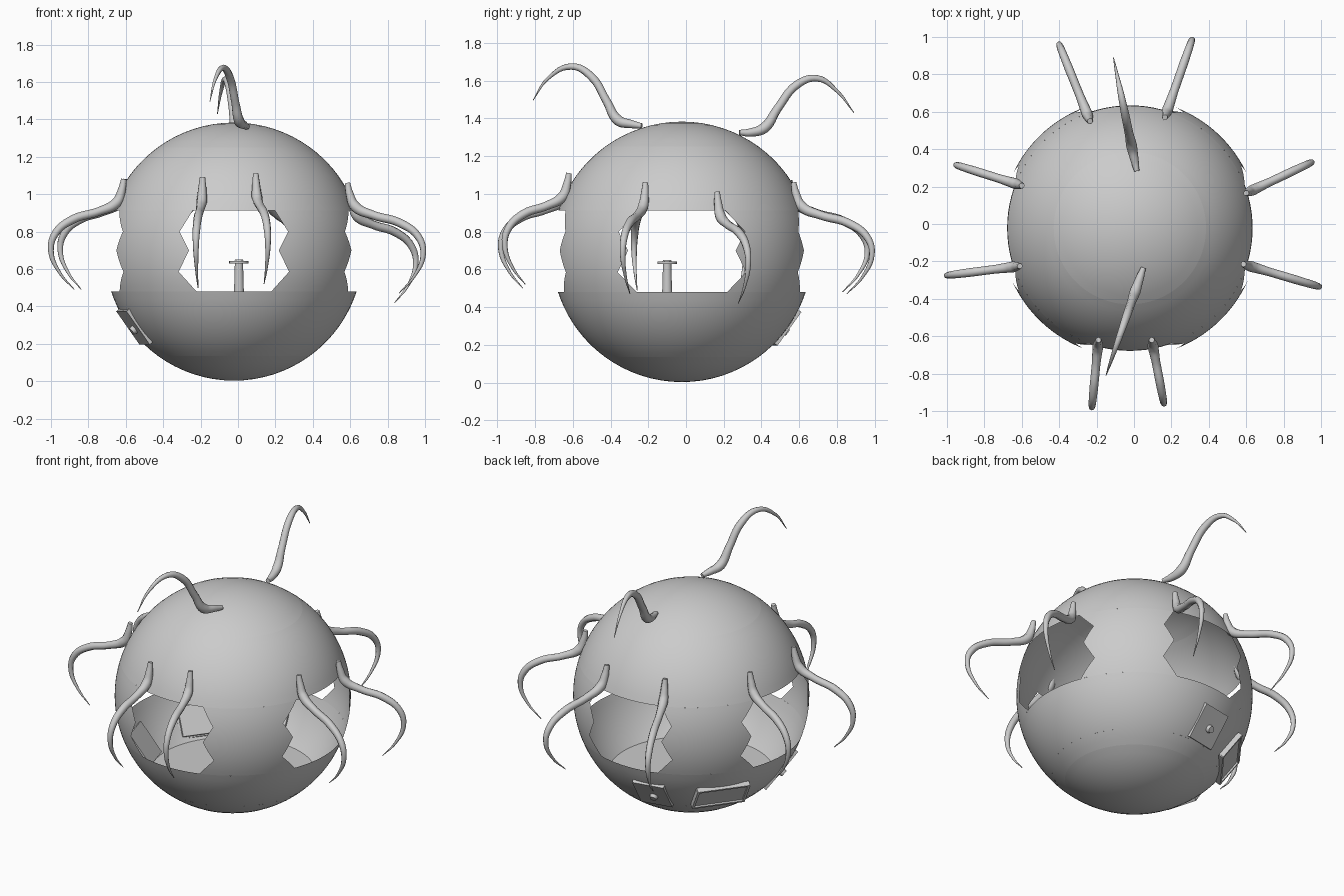
import bpy, bmesh, math
from mathutils import Vector, Matrix

if "Cube" in bpy.data.objects:
    bpy.data.objects.remove(bpy.data.objects["Cube"])

C = Vector((-0.022, -0.022, 0.693))   # sphere centre
R = 0.69
LEVELS = [0.48, 0.585, 0.70, 0.80, 0.912]   # heights of the jagged window edge


def rho(z):
    return math.sqrt(max(R * R - (z - C.z) ** 2, 0))


def on_sphere(az, z):
    return (C.x + rho(z) * math.cos(az), C.y + rho(z) * math.sin(az), z)


def finish(name, bm, smooth=True):
    me = bpy.data.meshes.new(name)
    bmesh.ops.recalc_face_normals(bm, faces=bm.faces)
    bm.to_mesh(me)
    bm.free()
    ob = bpy.data.objects.new(name, me)
    bpy.context.collection.objects.link(ob)
    if smooth:
        bpy.ops.object.select_all(action='DESELECT')
        ob.select_set(True)
        bpy.context.view_layer.objects.active = ob
        bpy.ops.object.shade_smooth_by_angle(angle=math.radians(35))
    return ob


def skin(bm, rows, closed):
    vs = [[bm.verts.new(p) for p in row] for row in rows]
    for a, b in zip(vs, vs[1:]):
        n = len(a)
        for i in range(n if closed else n - 1):
            j = (i + 1) % n
            bm.faces.new((a[i], a[j], b[j], b[i]))


def ring_band(name, z0, z1, steps, segs=96):
    # sphere zone between two heights, spaced evenly by latitude
    t0, t1 = (math.asin(max(-1, min(1, (z - C.z) / R))) for z in (z0, z1))
    bm = bmesh.new()
    rows = []
    for k in range(steps + 1):
        z = C.z + R * math.sin(t0 + (t1 - t0) * k / steps)
        rows.append([on_sphere(2 * math.pi * i / segs, z) for i in range(segs)])
    skin(bm, rows, True)
    bmesh.ops.remove_doubles(bm, verts=bm.verts, dist=1e-5)
    return finish(name, bm)


# Spherical shell: caps and full bands
ring_band("bottom_cap", C.z - R, 0.135, 8)
ring_band("lower_shell", 0.135, LEVELS[0], 10)
ring_band("upper_shell", LEVELS[-1], 1.25, 10)
ring_band("top_cap", 1.25, C.z + R, 8)

# Four pillars between the jagged windows
HALF_X = [0.24, 0.34, 0.285, 0.335, 0.23]   # half widths, side windows
HALF_Y = [0.20, 0.295, 0.24, 0.29, 0.22]    # half widths, front and back windows
for q in range(4):
    bm = bmesh.new()
    rows = []
    first, second = (HALF_X, HALF_Y) if q % 2 == 0 else (HALF_Y, HALF_X)
    for k in range(4):
        for s in range(4 if k < 3 else 5):
            t = s / 4
            z = LEVELS[k] + (LEVELS[k + 1] - LEVELS[k]) * t
            w0, w1 = (h[k] + (h[k + 1] - h[k]) * t for h in (first, second))
            a0 = q * math.pi / 2 + math.asin(w0 / rho(z))
            a1 = (q + 1) * math.pi / 2 - math.asin(w1 / rho(z))
            rows.append([on_sphere(a0 + (a1 - a0) * i / 16, z) for i in range(17)])
    skin(bm, rows, False)
    finish("window_pillar_%d" % (q + 1), bm)

# Interior floor
bm = bmesh.new()
bmesh.ops.create_circle(bm, cap_ends=True, segments=64, radius=rho(0.2),
                        matrix=Matrix.Translation((C.x, C.y, 0.2)))
finish("cabin_floor", bm)


def cone(bm, x, y, z0, z1, r0, r1, segs=24):
    bmesh.ops.create_cone(bm, cap_ends=True, segments=segs, radius1=r0, radius2=r1,
                          depth=z1 - z0, matrix=Matrix.Translation((x, y, (z0 + z1) / 2)))


# Control post inside the cabin
bm = bmesh.new()
cone(bm, 0.005, -0.1, 0.2, 0.63, 0.034, 0.022)
cone(bm, 0.005, -0.1, 0.628, 0.642, 0.052, 0.052)
cone(bm, 0.005, -0.1, 0.642, 0.65, 0.025, 0.02)
finish("control_post", bm)


def surface_frame(az, el, dist):
    # local z points outwards, local x runs level, local y up
    a, e = math.radians(az), math.radians(el)
    n = Vector((math.cos(e) * math.cos(a), math.cos(e) * math.sin(a), math.sin(e)))
    t = Vector((-math.sin(a), math.cos(a), 0))
    m = Matrix((t, n.cross(t), n)).transposed().to_4x4()
    return Matrix.Translation(C + n * dist) @ m


def box(bm, frame, x, y, z, w, h, d):
    bmesh.ops.create_cube(bm, size=1, matrix=frame @ Matrix.Translation((x, y, z))
                          @ Matrix.Diagonal((w, h, d, 1)))


# Small hatches set into the lower shell, with a round knob
for name, az in (("back_hatch", 101), ("left_hatch", 196)):
    f = surface_frame(az, -36, R + 0.004)
    bm = bmesh.new()
    box(bm, f, 0, 0, -0.015, 0.2, 0.22, 0.03)
    finish(name, bm, False)
    bm = bmesh.new()
    bmesh.ops.create_cone(bm, cap_ends=True, segments=20, radius1=0.026, radius2=0.02,
                          depth=0.024, matrix=f @ Matrix.Translation((0.01, -0.01, 0.008)))
    finish(name + "_knob", bm)

# Wide framed panel between the hatches
f = surface_frame(143, -36, R)
bm = bmesh.new()
box(bm, f, 0, 0, -0.02, 0.3, 0.18, 0.04)
for s in (-1, 1):
    box(bm, f, 0, s * 0.09, -0.005, 0.32, 0.015, 0.03)
    box(bm, f, s * 0.155, 0, -0.005, 0.015, 0.18, 0.03)
finish("wide_panel", bm, False)


def tentacle(name, pts, radii):
    cu = bpy.data.curves.new(name, 'CURVE')
    cu.dimensions = '3D'
    cu.bevel_depth = 1.0
    cu.bevel_resolution = 2
    cu.resolution_u = 6
    cu.use_fill_caps = True
    sp = cu.splines.new('BEZIER')
    sp.bezier_points.add(len(pts) - 1)
    for bp, p, r in zip(sp.bezier_points, pts, radii):
        bp.co = p
        bp.radius = r
        bp.handle_left_type = bp.handle_right_type = 'AUTO'
    ob = bpy.data.objects.new(name, cu)
    bpy.context.collection.objects.link(ob)
    bpy.ops.object.select_all(action='DESELECT')
    ob.select_set(True)
    bpy.context.view_layer.objects.active = ob
    bpy.ops.object.convert(target='MESH')
    bpy.ops.object.shade_smooth_by_angle(angle=math.radians(60))


# Hanging tentacles: (root x, root y, root z, outermost x, outermost y)
SIDE = [(0.60, 0.165, 1.01, 0.95, 0.33), (0.585, -0.215, 1.06, 0.99, -0.335),
        (-0.60, 0.205, 1.08, -0.95, 0.315), (-0.61, -0.225, 1.08, -1.0, -0.275),
        (-0.235, 0.55, 1.07, -0.40, 0.96), (0.165, 0.57, 1.06, 0.31, 0.985),
        (-0.19, -0.62, 1.09, -0.225, -0.98), (0.095, -0.62, 1.11, 0.16, -0.96)]
PROFILE = [(0, 0), (0.03, -0.06), (0.10, -0.125), (0.34, -0.172), (0.70, -0.215),
           (0.94, -0.29), (1.0, -0.385), (0.88, -0.50), (0.68, -0.59)]
RADII = [0.015, 0.022, 0.029, 0.023, 0.023, 0.020, 0.015, 0.008, 0.002]
for i, (x, y, z, mx, my) in enumerate(SIDE):
    pts = [(x + (mx - x) * s, y + (my - y) * s, z + dz) for s, dz in PROFILE]
    tentacle("side_tentacle_%d" % (i + 1), pts, RADII)

# Upright tentacles on top: (y, z) paths, x drifting along the length
TOP = [("top_front_tentacle", 0.05, -0.15, [(-0.235, 1.36), (-0.29, 1.37), (-0.36, 1.39),
        (-0.42, 1.49), (-0.50, 1.62), (-0.606, 1.675), (-0.733, 1.61), (-0.81, 1.497)]),
       ("top_back_tentacle", 0.015, -0.11, [(0.283, 1.325), (0.34, 1.325), (0.415, 1.35),
        (0.484, 1.45), (0.59, 1.58), (0.696, 1.612), (0.80, 1.545), (0.89, 1.43)])]
for name, x0, x1, path in TOP:
    y0, y1 = path[0][0], path[-1][0]
    pts = [(x0 + (x1 - x0) * (y - y0) / (y1 - y0), y, z) for y, z in path]
    tentacle(name, pts, [0.014, 0.022, 0.029, 0.023, 0.022, 0.017, 0.009, 0.002])
